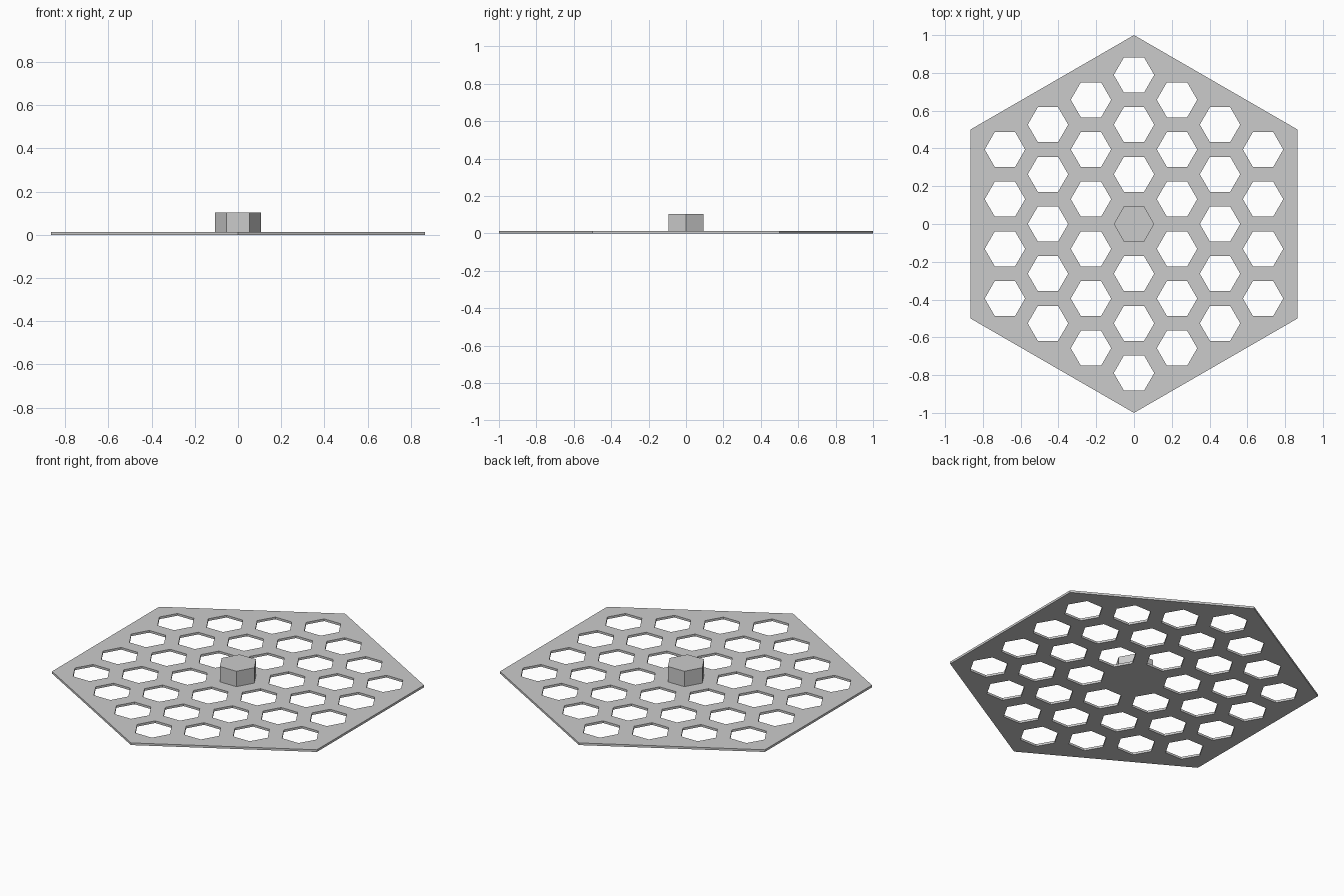
import bpy
from math import sin, cos, pi, sqrt

if "Cube" in bpy.data.objects:
    bpy.data.objects.remove(bpy.data.objects["Cube"])

PLATE_T = 0.013     # plate thickness
PEG_TOP = 0.104
HOLE_R = 0.107
PITCH = 0.263       # distance between neighbouring hole centres


def add_hexagon(curve, cx, cy, radius, start):
    spline = curve.splines.new('POLY')
    spline.points.add(5)
    for i, p in enumerate(spline.points):
        a = start + i * pi / 3
        p.co = (cx + radius * cos(a), cy + radius * sin(a), 0, 1)
    spline.use_cyclic_u = True


def extruded(name, hexagons, z0, z1):
    """Filled flat outline (inner hexagons become holes) extruded from z0 to z1."""
    curve = bpy.data.curves.new(name, 'CURVE')
    curve.dimensions = '2D'
    curve.fill_mode = 'BOTH'
    curve.extrude = (z1 - z0) / 2
    for h in hexagons:
        add_hexagon(curve, *h)
    obj = bpy.data.objects.new(name, curve)
    obj.location.z = (z0 + z1) / 2
    bpy.context.collection.objects.link(obj)
    bpy.ops.object.select_all(action='DESELECT')
    obj.select_set(True)
    bpy.context.view_layer.objects.active = obj
    bpy.ops.object.convert(target='MESH')
    obj = bpy.context.view_layer.objects.active
    obj.name = name
    bpy.ops.object.mode_set(mode='EDIT')
    bpy.ops.mesh.select_all(action='SELECT')
    bpy.ops.mesh.remove_doubles(threshold=0.0001)
    bpy.ops.mesh.normals_make_consistent(inside=False)
    bpy.ops.object.mode_set(mode='OBJECT')
    bpy.ops.object.shade_flat()
    return obj


# Perforated plate: three rings of holes around a solid centre
outline = [(0, 0, 1.0, pi / 2)]
for q in range(-3, 4):
    for r in range(-3, 4):
        if abs(q + r) <= 3 and (q, r) != (0, 0):
            outline.append((q * PITCH * sqrt(3) / 2, (r + q / 2) * PITCH, HOLE_R, 0))
extruded("perforated_plate", outline, 0, PLATE_T)

# Solid hexagonal peg standing on the centre
extruded("centre_peg", [(0, 0, HOLE_R, 0)], PLATE_T, PEG_TOP)
